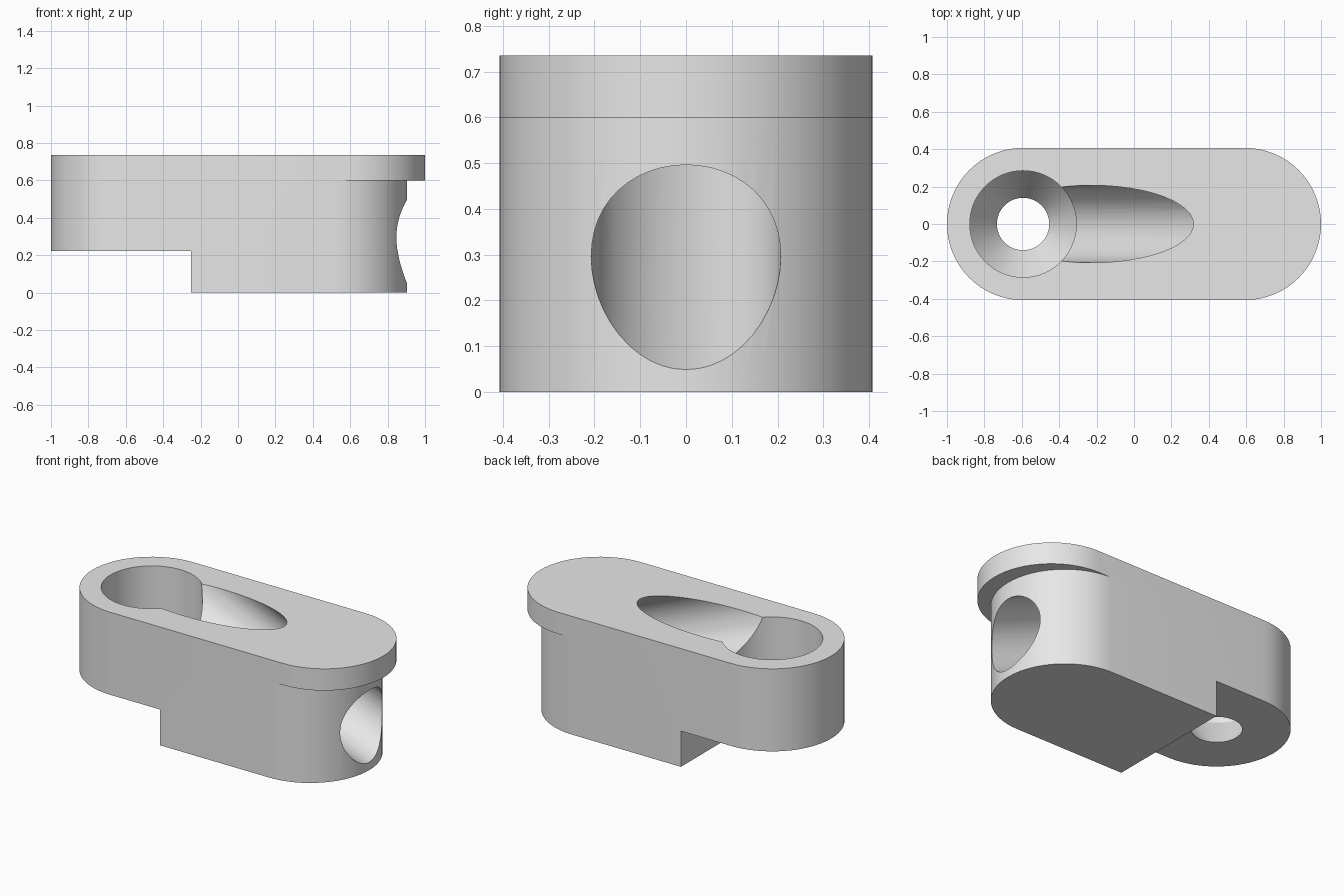
import bpy
import bmesh
from math import pi, sin, cos, atan2
from mathutils import Matrix, Vector

old = bpy.data.objects.get("Cube")
if old:
    bpy.data.objects.remove(old, do_unlink=True)

# Main dimensions
HEIGHT, RADIUS, END = 0.735, 0.407, 0.593
LEDGE_Z, NOTCH_Z, NOTCH_X = 0.6, 0.222, -0.25
LOWER_END = 0.497
HOLE_X, BORE_R = -0.593, 0.207

grey = bpy.data.materials.new("plain_grey")
grey.use_nodes = True
grey.diffuse_color = (0.8, 0.8, 0.8, 1)
grey.node_tree.nodes["Principled BSDF"].inputs["Base Color"].default_value = (0.8, 0.8, 0.8, 1)


def make_object(name, bm):
    bmesh.ops.recalc_face_normals(bm, faces=bm.faces[:])
    mesh = bpy.data.meshes.new(name)
    bm.to_mesh(mesh)
    bm.free()
    mesh.materials.append(grey)
    obj = bpy.data.objects.new(name, mesh)
    bpy.context.collection.objects.link(obj)
    return obj


def prism(name, outline, bottom, top):
    bm = bmesh.new()
    face = bm.faces.new([bm.verts.new((x, y, bottom)) for x, y in outline])
    ext = bmesh.ops.extrude_face_region(bm, geom=[face])
    verts = [g for g in ext["geom"] if isinstance(g, bmesh.types.BMVert)]
    bmesh.ops.translate(bm, vec=(0, 0, top - bottom), verts=verts)
    return make_object(name, bm)


def arc(cx, r, start, steps=32):
    angles = [start + pi * i / steps for i in range(steps + 1)]
    return [(cx + r * cos(a), r * sin(a)) for a in angles]


def lathe(name, profile, x, steps=64):
    # Stack of rings around a vertical axis, capped at both ends
    bm = bmesh.new()
    rings = [[bm.verts.new((x + r * cos(2 * pi * i / steps), r * sin(2 * pi * i / steps), z))
              for i in range(steps)] for r, z in profile]
    for a, b in zip(rings, rings[1:]):
        for i in range(steps):
            j = (i + 1) % steps
            bm.faces.new((a[i], a[j], b[j], b[i]))
    bm.faces.new(rings[0])
    bm.faces.new(rings[-1])
    return make_object(name, bm)


# Body with rounded ends
body = prism("body", arc(END, RADIUS, -pi / 2) + arc(-END, RADIUS, pi / 2), 0, HEIGHT)

# Step under the screw end
notch = prism("notch_cutter", [(-1.2, -0.6), (NOTCH_X, -0.6), (NOTCH_X, 0.6), (-1.2, 0.6)],
              -0.2, NOTCH_Z)

# Undercut leaving the overhanging lip
corners = [(LOWER_END, 0.6), (1.2, 0.6), (1.2, -0.6), (LOWER_END, -0.6)]
undercut = prism("lip_cutter", arc(LOWER_END, RADIUS, -pi / 2) + corners, -0.2, LEDGE_Z)

# Screw well with conical seat
well = lathe("screw_well_cutter",
             [(0.14, -0.1), (0.14, NOTCH_Z), (0.285, 0.43), (0.285, 1.0)], HOLE_X)

# Slanted bore from the top to the lipped end
start, exit_point = Vector((-0.23, 0, HEIGHT)), Vector((0.905, 0, 0.272))
run = exit_point - start
bm = bmesh.new()
bmesh.ops.create_cone(bm, cap_ends=True, segments=48, radius1=BORE_R, radius2=BORE_R, depth=3,
                      matrix=Matrix.Translation((start + exit_point) / 2)
                      @ Matrix.Rotation(atan2(run.x, run.z), 4, "Y"))
bore = make_object("slanted_bore_cutter", bm)

# Cut the body
bpy.ops.object.select_all(action="DESELECT")
bpy.context.view_layer.objects.active = body
body.select_set(True)
for cutter in (notch, undercut, well, bore):
    cutter.hide_render = True
    mod = body.modifiers.new(cutter.name, "BOOLEAN")
    mod.operation = "DIFFERENCE"
    mod.solver = "EXACT"
    mod.object = cutter
    bpy.ops.object.modifier_apply(modifier=mod.name)
    bpy.data.objects.remove(cutter, do_unlink=True)

bpy.ops.object.shade_smooth_by_angle(angle=pi / 6)
